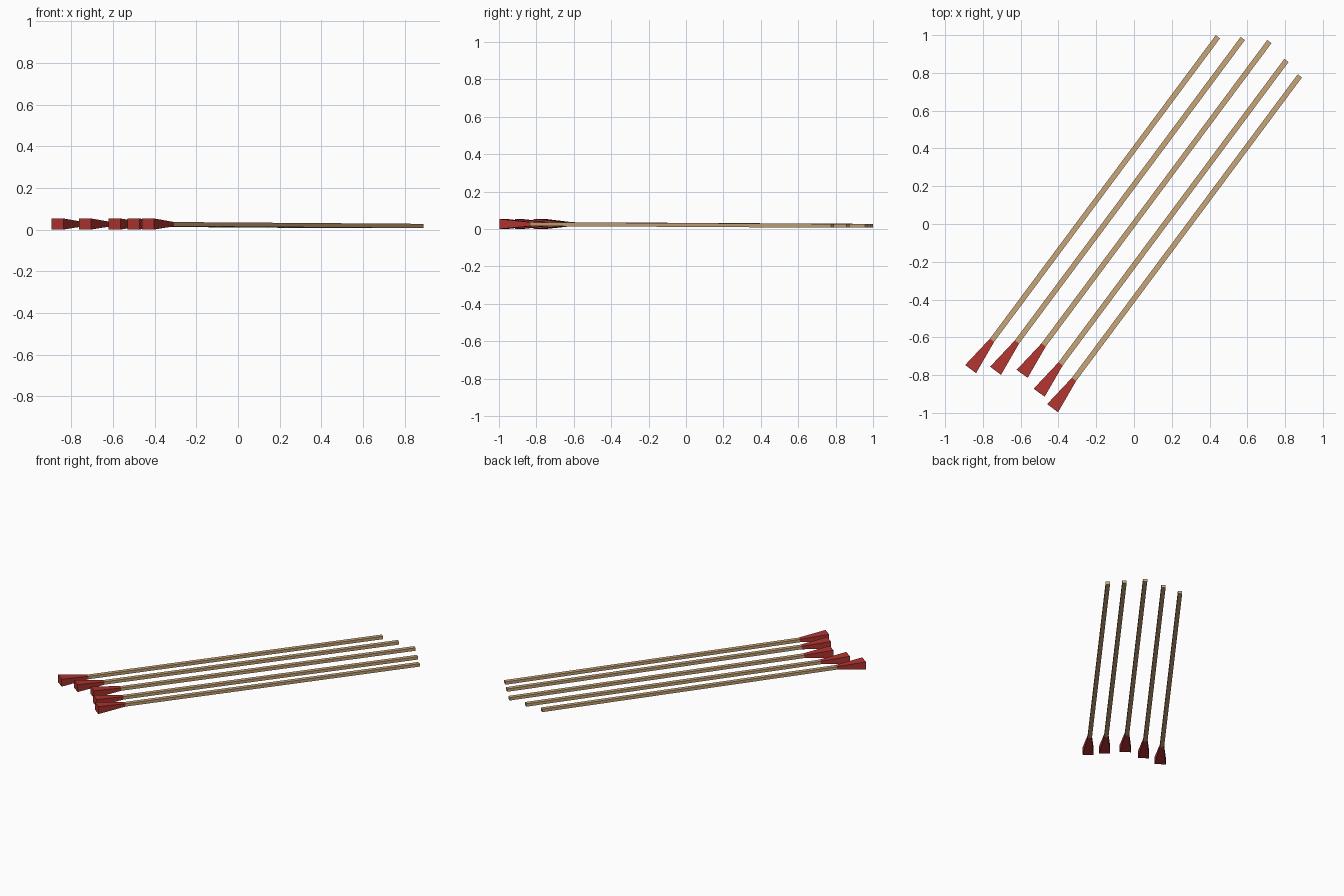
import bpy
from mathutils import Vector, Matrix

if "Cube" in bpy.data.objects:
    bpy.data.objects.remove(bpy.data.objects["Cube"])

# Shared dimensions
SPAN = Vector((1.309, 1.759, -0.0095))     # head end to tail end of every stick
HEAD_LEN = 0.19
HEAD_W, HEAD_H = 0.072, 0.053
STICK_W, STICK_H = 0.028, 0.0205
HEAD_Z = HEAD_H / 2 + 0.0005


def material(name, color):
    mat = bpy.data.materials.new(name)
    mat.diffuse_color = color
    mat.use_nodes = True
    mat.node_tree.nodes["Principled BSDF"].inputs["Base Color"].default_value = mat.diffuse_color
    return mat


wood = material("wood", (0.58, 0.38, 0.19, 1))
red = material("red", (0.43, 0.035, 0.03, 1))


def frustum(name, origin, start, end, size_a, size_b, mat):
    """Four-sided bar from start to end along SPAN, tapering size_a to size_b."""
    axis = SPAN.normalized()
    side = axis.cross(Vector((0, 0, 1))).normalized()
    up = side.cross(axis)
    rot = Matrix((axis, side, up)).transposed().to_4x4()
    verts = []
    for x, (w, h) in ((start, size_a), (end, size_b)):
        verts += [(x, sy * w / 2, sz * h / 2)
                  for sy, sz in ((-1, -1), (1, -1), (1, 1), (-1, 1))]
    faces = [(3, 2, 1, 0), (4, 5, 6, 7)]
    faces += [(i, (i + 1) % 4, (i + 1) % 4 + 4, i + 4) for i in range(4)]
    mesh = bpy.data.meshes.new(name)
    mesh.from_pydata(verts, [], [tuple(reversed(f)) for f in faces]
                     if rot.determinant() < 0 else faces)
    mesh.materials.append(mat)
    obj = bpy.data.objects.new(name, mesh)
    obj.matrix_world = Matrix.Translation(origin) @ rot
    bpy.context.collection.objects.link(obj)
    return obj


# Five parallel sticks, placed by the centre of the head's wide end
heads = [(-0.865, -0.768), (-0.733, -0.777), (-0.592, -0.793),
         (-0.502, -0.893), (-0.431, -0.975)]
for i, (x, y) in enumerate(heads, 1):
    origin = Vector((x, y, HEAD_Z))
    frustum(f"head_{i}", origin, 0, HEAD_LEN, (HEAD_W, HEAD_H), (STICK_W, STICK_H), red)
    frustum(f"stick_{i}", origin, HEAD_LEN, SPAN.length,
            (STICK_W, STICK_H), (STICK_W, STICK_H), wood)
